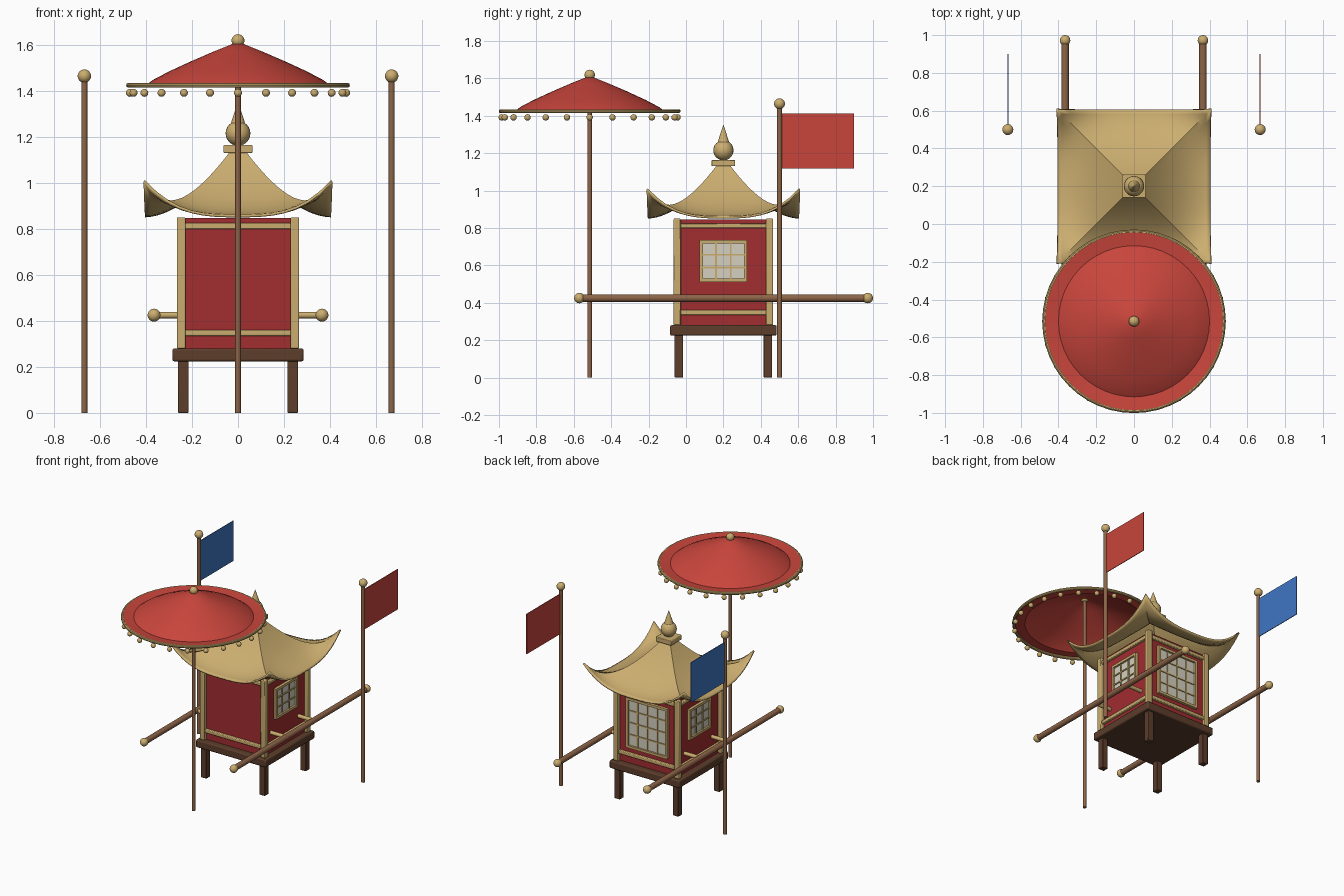
import bpy, bmesh, math
from mathutils import Matrix, Vector

cube = bpy.data.objects.get("Cube")
if cube:
    bpy.data.objects.remove(cube, do_unlink=True)


def material(name, r, g, b):
    m = bpy.data.materials.new(name)
    m.use_nodes = True
    m.diffuse_color = (r, g, b, 1)
    bsdf = next(n for n in m.node_tree.nodes if n.type == 'BSDF_PRINCIPLED')
    bsdf.inputs["Base Color"].default_value = (r, g, b, 1)
    bsdf.inputs["Roughness"].default_value = 0.6
    return m


GOLD = material("gold", 0.60, 0.42, 0.16)
BODY_RED = material("lacquer red", 0.36, 0.026, 0.03)
CLOTH_RED = material("cloth red", 0.58, 0.06, 0.045)
BLUE = material("cloth blue", 0.05, 0.18, 0.55)
DARK_WOOD = material("dark wood", 0.107, 0.047, 0.024)
WOOD = material("pole wood", 0.27, 0.13, 0.065)
PAPER = material("window paper", 0.66, 0.63, 0.53)

made = []
CY = 0.2      # cabin centre along y
UY = -0.515   # parasol centre along y


def finish(name, bm, mat, bevel=0):
    me = bpy.data.meshes.new(name)
    bm.to_mesh(me)
    bm.free()
    me.materials.append(mat)
    ob = bpy.data.objects.new(name, me)
    bpy.context.collection.objects.link(ob)
    if bevel:
        mod = ob.modifiers.new("soft edges", 'BEVEL')
        mod.width = bevel
        mod.segments = 2
    made.append(ob)
    return ob


def add_box(bm, centre, size, turn=Matrix()):
    mat = turn @ Matrix.Translation(centre) @ Matrix.Diagonal((*size, 1))
    bmesh.ops.create_cube(bm, size=1, matrix=mat)


def box(name, mat, centre, size, bevel=0):
    bm = bmesh.new()
    add_box(bm, centre, size)
    return finish(name, bm, mat, bevel)


def rod(name, mat, start, end, r1, r2=None):
    a, b = Vector(start), Vector(end)
    rot = (b - a).to_track_quat('Z', 'Y').to_matrix().to_4x4()
    bm = bmesh.new()
    bmesh.ops.create_cone(bm, cap_ends=True, segments=20, radius1=r1,
                          radius2=r1 if r2 is None else r2, depth=(b - a).length,
                          matrix=Matrix.Translation((a + b) / 2) @ rot)
    return finish(name, bm, mat)


def ball(name, mat, centre, r):
    bm = bmesh.new()
    bmesh.ops.create_uvsphere(bm, u_segments=20, v_segments=12, radius=r,
                              matrix=Matrix.Translation(centre))
    return finish(name, bm, mat)


def skin_rings(bm, rings, cap):
    """Join rings of points, from the inside outwards."""
    loops = [[bm.verts.new(p) for p in ring] for ring in rings]
    n = len(loops[0])
    for a, b in zip(loops, loops[1:]):
        for i in range(n):
            j = (i + 1) % n
            bm.faces.new((a[i], b[i], b[j], a[j]))
    if cap:
        bm.faces.new(loops[0])


def circle(r, z, n):
    return [(r * math.cos(math.tau * i / n), UY + r * math.sin(math.tau * i / n), z)
            for i in range(n)]


# Base and legs
box("base", DARK_WOOD, (0, CY, 0.252), (0.57, 0.57, 0.056), 0.008)
for sx in (-1, 1):
    for sy in (-1, 1):
        box("leg", DARK_WOOD, (sx * 0.238, CY + sy * 0.238, 0.113), (0.046, 0.046, 0.226), 0.004)
        box("corner_post", GOLD, (sx * 0.247, CY + sy * 0.247, 0.565), (0.038, 0.038, 0.57), 0.005)

# Cabin walls and rails
box("cabin", BODY_RED, (0, CY, 0.563), (0.48, 0.48, 0.566))
for side in range(4):
    turn = Matrix.Translation((0, CY, 0)) @ Matrix.Rotation(side * math.pi / 2, 4, 'Z')
    for z in (0.348, 0.812):
        bm = bmesh.new()
        add_box(bm, (0, -0.245, z), (0.46, 0.03, 0.026), turn)
        finish("rail", bm, GOLD, 0.005)


# Windows: paper plate, frame and lattice
def window(side, half_w, half_h, z, cells):
    turn = Matrix.Translation((0, CY, 0)) @ Matrix.Rotation(side * math.pi / 2, 4, 'Z')
    bm = bmesh.new()
    add_box(bm, (0, -0.2415, z), (half_w * 2, 0.009, half_h * 2), turn)
    finish("window_paper", bm, PAPER)
    bm = bmesh.new()
    for s in (-1, 1):
        add_box(bm, (s * half_w, -0.248, z), (0.018, 0.024, half_h * 2 + 0.018), turn)
        add_box(bm, (0, -0.248, z + s * half_h), (half_w * 2 + 0.018, 0.024, 0.018), turn)
    for i in range(1, cells):
        f = 2 * i / cells - 1
        add_box(bm, (f * half_w, -0.247, z), (0.009, 0.01, half_h * 2), turn)
        add_box(bm, (0, -0.247, z + f * half_h), (half_w * 2, 0.01, 0.009), turn)
    finish("window_lattice", bm, GOLD)


window(1, 0.118, 0.103, 0.623, 3)
window(3, 0.118, 0.103, 0.623, 3)
window(2, 0.16, 0.175, 0.582, 4)

# Sweeping roof with lifted corners
EAVE, TOP, STEPS = 0.405, 0.03, 16


def roof_ring(s):
    base = 0.862 + 0.28 * ((EAVE - s) / (EAVE - TOP)) ** 1.8
    pts = []
    for side in range(4):
        rot = Matrix.Rotation(side * math.pi / 2, 3, 'Z')
        for k in range(STEPS):
            t = 2 * k / STEPS - 1
            z = base + 0.15 * abs(t) ** 3 * (s / EAVE) ** 5
            pts.append(rot @ Vector((t * s, -s, z)) + Vector((0, CY, 0)))
    return pts


bm = bmesh.new()
skin_rings(bm, [roof_ring(TOP + (EAVE - TOP) * i / STEPS) for i in range(STEPS + 1)], True)
roof = finish("roof", bm, GOLD)
shell = roof.modifiers.new("thickness", 'SOLIDIFY')
shell.thickness = 0.012
shell.offset = -1

# Roof finial
box("finial_base", GOLD, (0, CY, 1.147), (0.126, 0.126, 0.034), 0.004)
ball("finial_ball", GOLD, (0, CY, 1.215), 0.054)
rod("finial_spike", GOLD, (0, CY, 1.255), (0, CY, 1.35), 0.032, 0.001)

# Carrying poles, brackets, flag poles and flags
for sx, cloth in ((-1, BLUE), (1, CLOTH_RED)):
    x = sx * 0.365
    rod("carrying_pole", WOOD, (x, -0.57, 0.425), (x, 0.97, 0.425), 0.02)
    for y in (-0.57, 0.972):
        ball("carrying_pole_knob", GOLD, (x, y, 0.425), 0.028)
    for y in (0.04, 0.36):
        rod("bracket", GOLD, (sx * 0.235, y, 0.425), (x, y, 0.425), 0.014)
    x = sx * 0.668
    rod("flag_pole", WOOD, (x, 0.5, 0), (x, 0.5, 1.45), 0.013)
    ball("flag_pole_knob", GOLD, (x, 0.5, 1.464), 0.029)
    box("flag", cloth, (x, 0.702, 1.265), (0.005, 0.395, 0.295))

# Parasol
rod("parasol_pole", WOOD, (0, UY, 0), (0, UY, 1.6), 0.012)
bm = bmesh.new()
profile = ((0.008, 1.61), (0.1, 1.573), (0.2, 1.53), (0.3, 1.484), (0.37, 1.447),
           (0.4, 1.425), (0.475, 1.434))
skin_rings(bm, [circle(r, z, 48) for r, z in profile], True)
finish("parasol_canopy", bm, CLOTH_RED)
bm = bmesh.new()
rim = [circle(0.475 + 0.011 * math.cos(a), 1.424 + 0.011 * math.sin(a), 48)
       for a in (math.tau * i / 10 for i in range(11))]
skin_rings(bm, rim, False)
bmesh.ops.remove_doubles(bm, verts=bm.verts, dist=0.0001)
bmesh.ops.recalc_face_normals(bm, faces=bm.faces)
finish("parasol_rim", bm, GOLD)
ball("parasol_knob", GOLD, (0, UY, 1.618), 0.028)
for x, y, z in circle(0.47, 1.391, 24):
    ball("parasol_bead", GOLD, (x, y, z), 0.017)

# Smooth shading with sharp edges kept
for ob in bpy.context.selected_objects:
    ob.select_set(False)
for ob in made:
    ob.select_set(True)
bpy.context.view_layer.objects.active = made[0]
bpy.ops.object.shade_smooth_by_angle(angle=math.radians(32))
